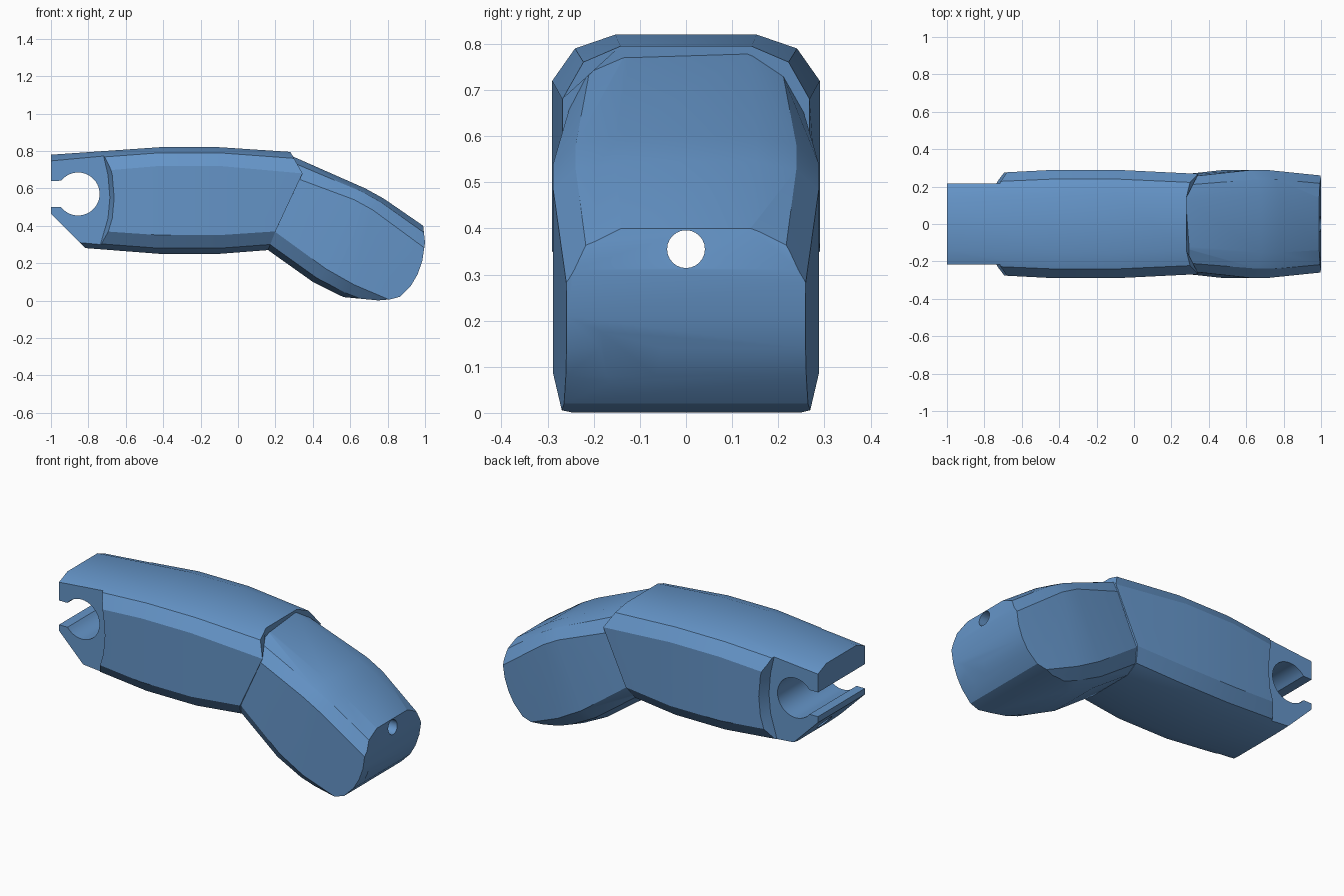
import bpy, bmesh, math

if "Cube" in bpy.data.objects:
    bpy.data.objects.remove(bpy.data.objects["Cube"])

blue = bpy.data.materials.new("steel_blue")
blue.diffuse_color = (0.13, 0.30, 0.58, 1)
blue.use_nodes = True
blue.node_tree.nodes["Principled BSDF"].inputs["Base Color"].default_value = blue.diffuse_color


def make_object(name, rings):
    """Skin a list of equal-length closed rings and cap both ends."""
    bm = bmesh.new()
    loops = [[bm.verts.new(p) for p in ring] for ring in rings]
    n = len(loops[0])
    for a, b in zip(loops, loops[1:]):
        for i in range(n):
            j = (i + 1) % n
            bm.faces.new((a[i], a[j], b[j], b[i]))
    bm.faces.new(loops[0])
    bm.faces.new(loops[-1])
    bmesh.ops.recalc_face_normals(bm, faces=bm.faces)
    me = bpy.data.meshes.new(name)
    bm.to_mesh(me)
    bm.free()
    me.materials.append(blue)
    ob = bpy.data.objects.new(name, me)
    bpy.context.collection.objects.link(ob)
    return ob


def prism(name, profile, y0=-0.5, y1=0.5, shift=0.0):
    """Extrude an x-z profile along y; shift slides the far end in x."""
    return make_object(name, [[(x, y0, z) for x, z in profile],
                              [(x + shift, y1, z) for x, z in profile]])


def section(w, bottom, low, up, top):
    """Mirrored chamfered section from four side points and a half width."""
    def mix(a, b):
        return tuple(p + 0.3 * (q - p) for p, q in zip(a, b))
    half = [(0.53, bottom), (0.83, mix(bottom, low)), (1, low),
            (1, up), (0.83, mix(top, up)), (0.53, top)]
    right = [(p[0], f * w, p[1]) for f, p in half]
    return right + [(x, -y, z) for x, y, z in reversed(right)]


def boolean(target, other, operation):
    mod = target.modifiers.new("cut", 'BOOLEAN')
    mod.operation = operation
    mod.solver = 'EXACT'
    mod.object = other
    bpy.context.view_layer.objects.active = target
    bpy.ops.object.modifier_apply(modifier=mod.name)
    bpy.data.objects.remove(other)


def upright(x, w, b, l, u, t):
    return section(w, (x, b), (x, l), (x, u), (x, t))


# Straight rear body
body = make_object("finger_segment", [
    upright(-1.0, 0.260, 0.295, 0.39, 0.67, 0.78),
    upright(-0.42, 0.29, 0.25, 0.35, 0.72, 0.82),
    upright(-0.10, 0.29, 0.25, 0.35, 0.72, 0.82),
    section(0.268, (0.16, 0.27), (0.2, 0.37), (0.345, 0.68), (0.28, 0.795))])

# Bent front tip, trimmed to a rounded end
tip = make_object("bent_tip", [
    section(0.25, (0.10, 0.313), (0.12, 0.425), (0.27, 0.67), (0.265, 0.783)),
    section(0.288, (0.40, 0.10), (0.47, 0.17), (0.62, 0.54), (0.68, 0.60)),
    section(0.288, (0.55, 0.025), (0.62, 0.085), (0.72, 0.485), (0.78, 0.545)),
    section(0.255, (0.83, -0.08), (0.95, -0.055), (1.04, 0.25), (1.06, 0.352))])
boolean(tip, prism("tip_trim", [
    (0, 1), (0.985, 1), (0.99, 0.40), (1.0, 0.31), (0.985, 0.21), (0.96, 0.14),
    (0.925, 0.08), (0.865, 0.02), (0.81, 0.006), (0.75, 0.001), (0.55, 0.02),
    (0.5, 0), (0, 0)]), 'INTERSECT')

# Narrowed knuckle cheeks at the rear
cheek = [(-1.2, 0.95), (-0.715, 0.95), (-0.72, 0.78), (-0.695, 0.67),
         (-0.685, 0.55), (-0.695, 0.44), (-0.73, 0.32), (-0.76, 0.2), (-1.2, 0.2)]
for side in (-1, 1):
    boolean(body, prism("cheek_cut", cheek, side * 0.216, side * 0.35, 0.05),
            'DIFFERENCE')

# Sloped underside of the knuckle
boolean(body, prism("wedge_cut", [(-1.1, 0.565), (-0.78, 0.245), (-0.78, 0.1),
                                  (-1.1, 0.1)]), 'DIFFERENCE')

# Keyhole pivot socket opening to the rear
r, cx, cz = 0.115, -0.855, 0.57
start = math.radians(142)
socket = [(cx + r * math.cos(start * (1 - i / 16)), cz + r * math.sin(start * (1 - i / 16)))
          for i in range(33)]
socket += [(-1.1, cz - 0.07), (-1.1, cz + 0.07)]
boolean(body, prism("socket_cut", socket), 'DIFFERENCE')

# Join the two segments, then run the cord hole through their length
boolean(body, tip, 'UNION')
hole = [[(x, 0.041 * math.cos(math.tau * i / 24), 0.355 + 0.041 * math.sin(math.tau * i / 24))
         for i in range(24)] for x in (-1.1, 1.1)]
boolean(body, make_object("cord_hole_cut", hole), 'DIFFERENCE')

bpy.ops.object.select_all(action='DESELECT')
body.select_set(True)
bpy.context.view_layer.objects.active = body
bpy.ops.object.shade_smooth_by_angle(angle=math.radians(22))
